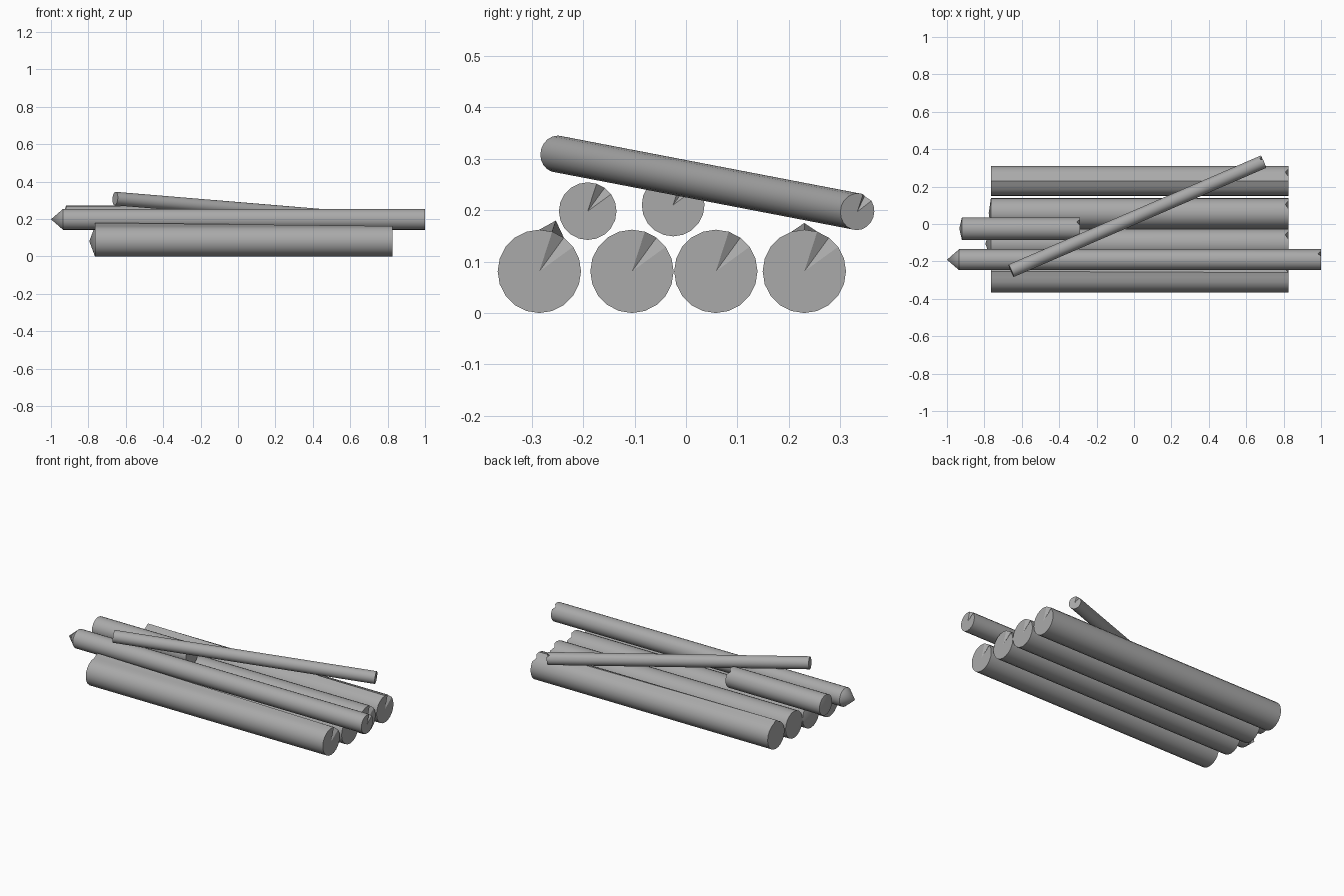
import bpy, bmesh, math
from mathutils import Vector

if "Cube" in bpy.data.objects:
    bpy.data.objects.remove(bpy.data.objects["Cube"], do_unlink=True)

wood = bpy.data.materials.new("plain_grey")
wood.use_nodes = True
grey = (0.4, 0.4, 0.4, 1)
wood.diffuse_color = grey
wood.node_tree.nodes["Principled BSDF"].inputs["Base Color"].default_value = grey

SIDES = 20
NOTCH_SIDE = 3  # rim corner that is chipped on the far end


def log(name, start, end, radius, tip=0.0, splinter=None, notch=0.016):
    """A log with a chipped far end, optional pointed near end and raised splinter."""
    start, end = Vector(start), Vector(end)
    axis = (end - start).normalized()
    across = Vector((0, 0, 1)).cross(axis).normalized()
    up = axis.cross(across)
    bm = bmesh.new()
    rings = []
    for centre in (start, end):
        ring = []
        for i in range(SIDES):
            a = 2 * math.pi * i / SIDES
            ring.append(bm.verts.new(centre + radius * (across * math.cos(a) + up * math.sin(a))))
        rings.append(ring)
    near, far = rings
    far[NOTCH_SIDE].co -= axis * notch
    if splinter:
        side, factor = splinter
        near[side].co = start + (near[side].co - start) * factor
    near_mid = bm.verts.new(start - axis * tip)
    far_mid = bm.verts.new(end)
    # Bark and fanned end caps
    for i in range(SIDES):
        j = (i + 1) % SIDES
        bm.faces.new((near[i], near[j], far[j], far[i]))
        bm.faces.new((near_mid, near[j], near[i]))
        bm.faces.new((far_mid, far[i], far[j]))
    bmesh.ops.recalc_face_normals(bm, faces=bm.faces)
    mesh = bpy.data.meshes.new(name)
    bm.to_mesh(mesh)
    bm.free()
    mesh.materials.append(wood)
    obj = bpy.data.objects.new(name, mesh)
    bpy.context.collection.objects.link(obj)
    bpy.ops.object.select_all(action="DESELECT")
    obj.select_set(True)
    bpy.context.view_layer.objects.active = obj
    bpy.ops.object.shade_smooth_by_angle(angle=math.radians(30))


# Bottom row of thick logs
bottom = [
    (-0.285, 0.0, (4, 1.28)),
    (-0.105, 0.03, None),
    (0.058, 0.012, None),
    (0.23, 0.0, (5, 1.16)),
]
for n, (y, tip, splinter) in enumerate(bottom, 1):
    log(f"bottom_log_{n}", (-0.765, y, 0.081), (0.825, y, 0.081), 0.081, tip, splinter)

# Upper logs
log("long_upper_log", (-0.935, -0.191, 0.198), (1.0, -0.191, 0.198), 0.056, tip=0.065)
log("short_upper_log", (-0.92, -0.025, 0.21), (-0.29, -0.025, 0.21), 0.061, tip=0.014)

# Thin pole leaning across the pile
log("leaning_pole", (-0.657, -0.25, 0.309), (0.692, 0.333, 0.197), 0.036)
